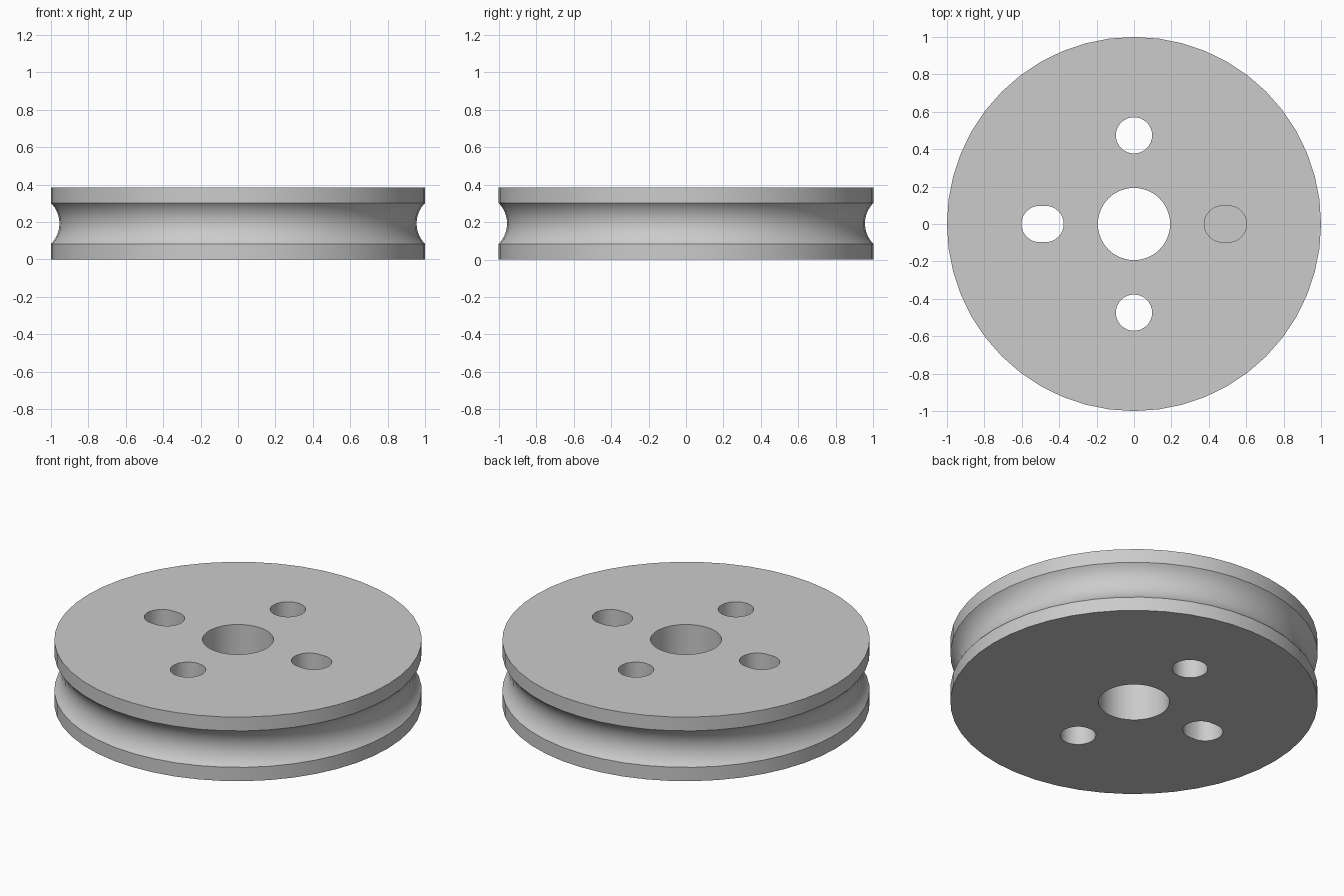
import bpy
import bmesh
from math import pi, sin, cos, asin, radians

cube = bpy.data.objects.get("Cube")
if cube:
    bpy.data.objects.remove(cube, do_unlink=True)

HEIGHT = 0.385
RIM = 0.083          # height of each rim band
DEPTH = 0.045        # depth of the groove
SEGMENTS = 48

grey = bpy.data.materials.new("plain_grey")
grey.use_nodes = True
colour = (0.6, 0.6, 0.6, 1)
grey.diffuse_color = colour
grey.node_tree.nodes["Principled BSDF"].inputs["Base Color"].default_value = colour


def finish(name, bm):
    bmesh.ops.recalc_face_normals(bm, faces=bm.faces)
    mesh = bpy.data.meshes.new(name)
    bm.to_mesh(mesh)
    bm.free()
    mesh.materials.append(grey)
    obj = bpy.data.objects.new(name, mesh)
    bpy.context.collection.objects.link(obj)
    return obj


def lathe(name, profile, segments):
    """Solid of revolution with flat end caps."""
    bm = bmesh.new()
    rings = []
    for r, z in profile:
        rings.append([bm.verts.new((r * cos(2 * pi * i / segments),
                                    r * sin(2 * pi * i / segments), z))
                      for i in range(segments)])
    for low, high in zip(rings, rings[1:]):
        for i in range(segments):
            j = (i + 1) % segments
            bm.faces.new((low[i], low[j], high[j], high[i]))
    bm.faces.new(rings[0])
    bm.faces.new(rings[-1])
    return finish(name, bm)


def hole_cutter(name, x, y, radius, stretch=0, segments=32):
    """Upright cutter; stretch lengthens it into a slot along x."""
    obj = lathe(name, [(radius, -0.1), (radius, HEIGHT + 0.1)], segments)
    for v in obj.data.vertices:
        if abs(v.co.x) > 0.001:
            v.co.x += stretch if v.co.x > 0 else -stretch
        v.co.x += x
        v.co.y += y
    return obj


# Wheel body with a circular-arc groove around the edge
half = HEIGHT / 2 - RIM
arc_radius = (half ** 2 + DEPTH ** 2) / (2 * DEPTH)
sweep = asin(half / arc_radius)
arc_centre = 1 - DEPTH + arc_radius
profile = [(1, 0)]
for i in range(17):
    a = sweep * (i / 8 - 1)
    profile.append((arc_centre - arc_radius * cos(a), HEIGHT / 2 + arc_radius * sin(a)))
profile.append((1, HEIGHT))
wheel = lathe("grooved_wheel", profile, SEGMENTS)

# Axle hole, two round holes and two slots
cutters = [hole_cutter("axle_hole_cutter", 0, 0, 0.193, segments=SEGMENTS)]
for side in (-1, 1):
    cutters.append(hole_cutter("round_hole_cutter", 0, side * 0.474, 0.097))
    cutters.append(hole_cutter("slot_cutter", side * 0.489, 0, 0.097, stretch=0.016))

bpy.context.view_layer.objects.active = wheel
for cutter in cutters:
    mod = wheel.modifiers.new("hole", 'BOOLEAN')
    mod.operation = 'DIFFERENCE'
    mod.solver = 'EXACT'
    mod.object = cutter
    bpy.ops.object.modifier_apply(modifier=mod.name)
    bpy.data.objects.remove(cutter, do_unlink=True)

# Smooth walls, sharp rims
bpy.ops.object.select_all(action='DESELECT')
wheel.select_set(True)
bpy.ops.object.shade_smooth_by_angle(angle=radians(25))
